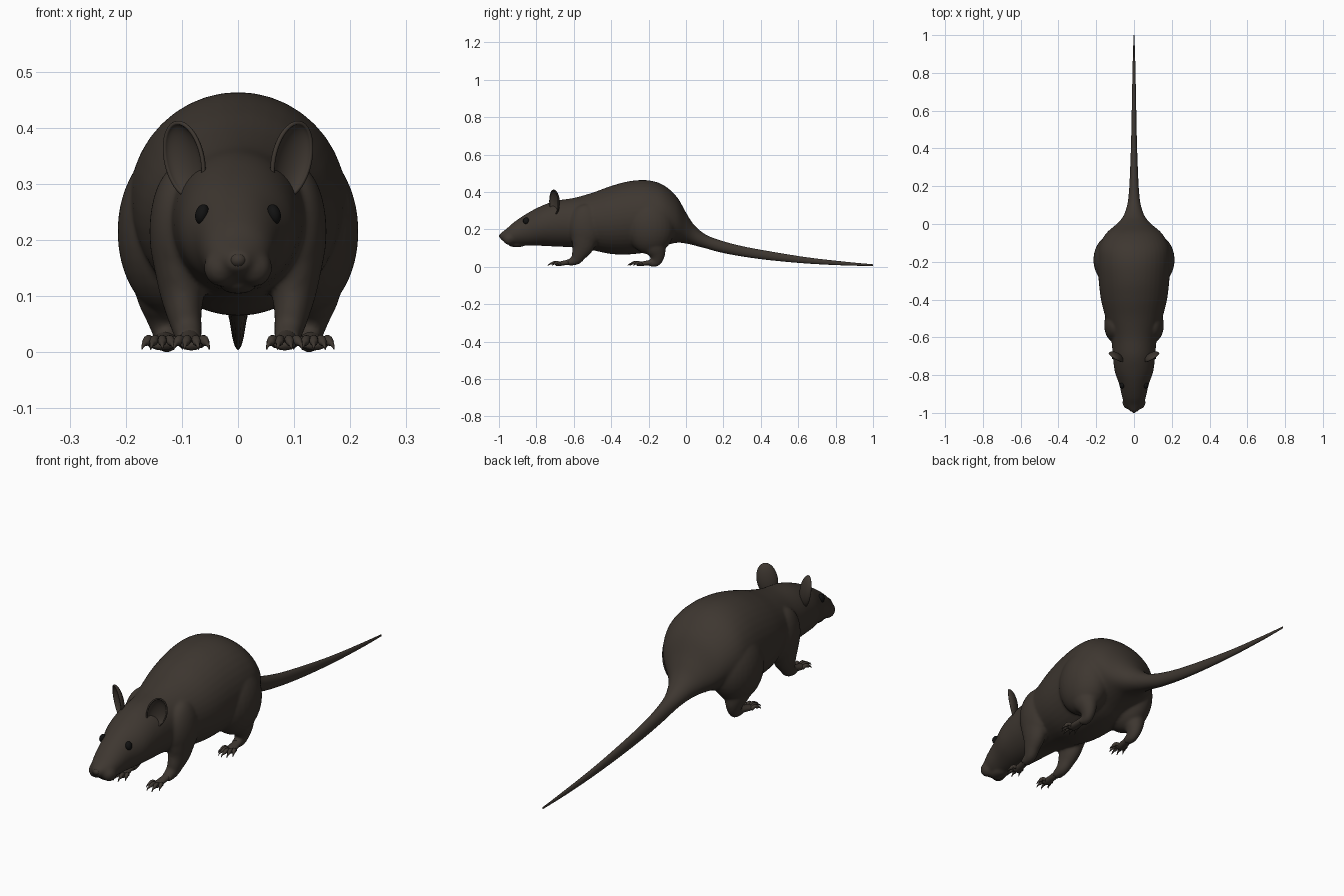
import bpy, bmesh, math
from mathutils import Vector, Matrix, Euler

cube = bpy.data.objects.get("Cube")
if cube:
    bpy.data.objects.remove(cube)


def material(name, rgb):
    m = bpy.data.materials.new(name)
    m.use_nodes = True
    m.diffuse_color = (*rgb, 1)
    bsdf = m.node_tree.nodes["Principled BSDF"]
    bsdf.inputs["Base Color"].default_value = (*rgb, 1)
    bsdf.inputs["Roughness"].default_value = 0.8
    return m


FUR = material("dark brown fur", (0.048, 0.038, 0.030))
BLACK = material("black eye", (0.006, 0.006, 0.006))


def spline(rows, steps):
    """Catmull-Rom through rows of numbers."""
    pts = [Vector(r) for r in rows]
    out = []
    for i in range(len(pts) - 1):
        a, b, c, d = pts[max(i - 1, 0)], pts[i], pts[i + 1], pts[min(i + 2, len(pts) - 1)]
        for s in range(steps):
            t = s / steps
            out.append(b + (c - a) * (t / 2) + (a * 2 - b * 5 + c * 4 - d) * (t * t / 2)
                       + (b * 3 - a - c * 3 + d) * (t ** 3 / 2))
    return out + [pts[-1]]


def tube(bm, rows, steps=5, sides=16, upright=False):
    """Sweep an ellipse along rows of (x, y, z, half width, half height)."""
    rows = spline(rows, steps)
    centres = [Vector(r[:3]) for r in rows]
    rings = []
    for i, r in enumerate(rows):
        along = (centres[min(i + 1, len(rows) - 1)] - centres[max(i - 1, 0)]).normalized()
        if upright:
            along = Vector((0, 1, 0))
        side = Vector((1, 0, 0))
        side = (side - along * side.dot(along)).normalized()
        up = side.cross(along)
        ring = []
        for k in range(sides):
            a = math.tau * k / sides
            ring.append(bm.verts.new(centres[i] + side * math.cos(a) * max(r[3], 0.001)
                                     + up * math.sin(a) * max(r[4], 0.001)))
        rings.append(ring)
    for p, q in zip(rings, rings[1:]):
        for k in range(sides):
            n = (k + 1) % sides
            bm.faces.new((p[k], p[n], q[n], q[k]))
    bm.faces.new(rings[0])
    bm.faces.new(rings[-1])


def ball(bm, centre, radii, tilt=(0, 0, 0)):
    m = (Matrix.Translation(centre) @ Euler([math.radians(t) for t in tilt]).to_matrix().to_4x4()
         @ Matrix.Diagonal((*radii, 1)))
    bmesh.ops.create_uvsphere(bm, u_segments=28, v_segments=18, radius=1, matrix=m)


def finish(bm, name, mat, mirror=False):
    if mirror:
        bmesh.ops.scale(bm, vec=(-1, 1, 1), verts=bm.verts)
    bmesh.ops.recalc_face_normals(bm, faces=bm.faces)
    mesh = bpy.data.meshes.new(name)
    bm.to_mesh(mesh)
    bm.free()
    mesh.materials.append(mat)
    ob = bpy.data.objects.new(name, mesh)
    bpy.context.collection.objects.link(ob)
    mesh.polygons.foreach_set("use_smooth", [True] * len(mesh.polygons))
    return ob


def apply_modifiers(ob):
    bpy.ops.object.select_all(action='DESELECT')
    ob.select_set(True)
    bpy.context.view_layer.objects.active = ob
    for m in list(ob.modifiers):
        bpy.ops.object.modifier_apply(modifier=m.name)
    ob.data.polygons.foreach_set("use_smooth", [True] * len(ob.data.polygons))


def outline(rows):
    """Turn (y, top, bottom, half width) into centred tube rows."""
    return [(0, y, (t + b) / 2, w, (t - b) / 2) for y, t, b, w in rows]


# Head, trunk and tail outline
TORSO = [(-0.995, .178, .148, .018), (-0.96, .203, .128, .046), (-0.92, .238, .114, .062),
         (-0.85, .285, .113, .078), (-0.78, .322, .112, .102), (-0.7, .352, .108, .112),
         (-0.6, .368, .103, .122), (-0.5, .396, .088, .15), (-0.4, .432, .068, .175),
         (-0.3, .458, .066, .187), (-0.2, .462, .08, .193), (-0.12, .436, .11, .185),
         (-0.05, .375, .128, .148), (0, .29, .124, .092)]
TAIL = [(0.04, .228, .115, .058), (0.1, .175, .1, .036), (0.18, .142, .078, .026),
        (0.3, .11, .055, .02), (0.45, .082, .035, .015), (0.65, .05, .017, .011),
        (0.85, .027, .007, .007), (1.0, .013, .004, .002)]

# Body: trunk, haunches, shoulders and legs fused into one skin
bm = bmesh.new()
tube(bm, outline(TORSO + TAIL[:4]), sides=40, upright=True)
ball(bm, (0, -0.905, .118), (.032, .045, .014))
for s in (-1, 1):
    ball(bm, (s * .118, -0.19, .215), (.097, .13, .15))
    ball(bm, (s * .102, -0.535, .215), (.056, .09, .12))
    ball(bm, (s * .03, -0.945, .15), (.031, .035, .033))
    tube(bm, [(s * .13, -0.19, .16, .065, .08), (s * .132, -0.165, .1, .05, .06),
              (s * .13, -0.155, .06, .034, .043), (s * .127, -0.165, .028, .023, .03),
              (s * .127, -0.2, .018, .022, .016)])
    tube(bm, [(s * .105, -0.54, .18, .05, .08), (s * .1, -0.55, .115, .042, .062),
              (s * .096, -0.57, .07, .032, .043), (s * .09, -0.59, .038, .026, .03),
              (s * .087, -0.63, .02, .022, .016)])
body = finish(bm, "body", FUR)
remesh = body.modifiers.new("skin", 'REMESH')
remesh.mode = 'VOXEL'
remesh.voxel_size = 0.006
blend = body.modifiers.new("blend", 'SMOOTH')
blend.factor = 0.5
blend.iterations = 10
apply_modifiers(body)

# Tail
bm = bmesh.new()
tube(bm, outline([TORSO[-1]] + TAIL), steps=8, sides=20, upright=True)
bmesh.ops.delete(bm, geom=[v for v in bm.verts if v.co.y < 0.06], context='VERTS')
finish(bm, "tail", FUR)

# Nose with two soft lobes
bm = bmesh.new()
ball(bm, (0, -0.982, .164), (.016, .018, .014))
for s in (-1, 1):
    ball(bm, (s * .013, -0.976, .159), (.012, .016, .011))
finish(bm, "nose", FUR)


def paw(name, ankle, ball_pos, width, toes, spread, length, mirror):
    """Flat sole with a fan of arched, clawed toes."""
    bm = bmesh.new()
    a, b = Vector(ankle), Vector(ball_pos)
    tube(bm, [(*a, .019, .017), (*((a + b) / 2), width * .85, .013),
              (*b, width, .011), (*(b + Vector((0, -0.014, -0.002))), width * .7, .006)])
    for i in range(toes):
        f = 2 * i / (toes - 1) - 1
        ang = math.radians(f * spread)
        d = Vector((math.sin(ang), -math.cos(ang), 0))
        reach = length * (1 - 0.25 * f * f)
        root = b + Vector((f * width * .75, abs(f) * .012, 0))
        profile = [(0, .000, .008), (.35, .009, .008), (.6, .004, .0075),
                   (.72, .002, .005), (.88, -.002, .003), (1, -.009, .001)]
        tube(bm, [(*(root + d * reach * u + Vector((0, 0, h))), r, r)
                  for u, h, r in profile], steps=4, sides=10)
    finish(bm, name, FUR, mirror)


def ear(name, mirror):
    """Thin cup, open forward and outward."""
    bm = bmesh.new()
    bmesh.ops.create_uvsphere(bm, u_segments=32, v_segments=20, radius=1)
    bmesh.ops.delete(bm, geom=[v for v in bm.verts if v.co.z < -0.01], context='VERTS')
    bmesh.ops.rotate(bm, verts=bm.verts, matrix=Matrix.Rotation(math.radians(-90), 3, 'X'))
    bmesh.ops.scale(bm, verts=bm.verts, vec=(.04, .024, .068))
    turn = Matrix.Rotation(math.radians(12), 3, 'Y') @ Matrix.Rotation(math.radians(35), 3, 'Z')
    bmesh.ops.rotate(bm, verts=bm.verts, matrix=turn)
    bmesh.ops.translate(bm, verts=bm.verts, vec=(.098, -0.708, .343))
    ob = finish(bm, name, FUR, mirror)
    rim = ob.modifiers.new("thickness", 'SOLIDIFY')
    rim.thickness = 0.007
    rim.offset = 0
    soft = ob.modifiers.new("soft rim", 'SUBSURF')
    soft.levels = soft.render_levels = 1
    apply_modifiers(ob)


# Paired parts
for side, mirror in (("left", False), ("right", True)):
    paw(side + "_hind_paw", (.127, -0.165, .026), (.135, -0.25, .014), .023, 5, 24, .062, mirror)
    paw(side + "_front_paw", (.088, -0.6, .03), (.083, -0.685, .014), .02, 4, 22, .06, mirror)
    ear(side + "_ear", mirror)
    bm = bmesh.new()
    ball(bm, (.064, -0.855, .246), (.012, .016, .018), (0, -15, 0))
    finish(bm, side + "_eye", BLACK, mirror)
